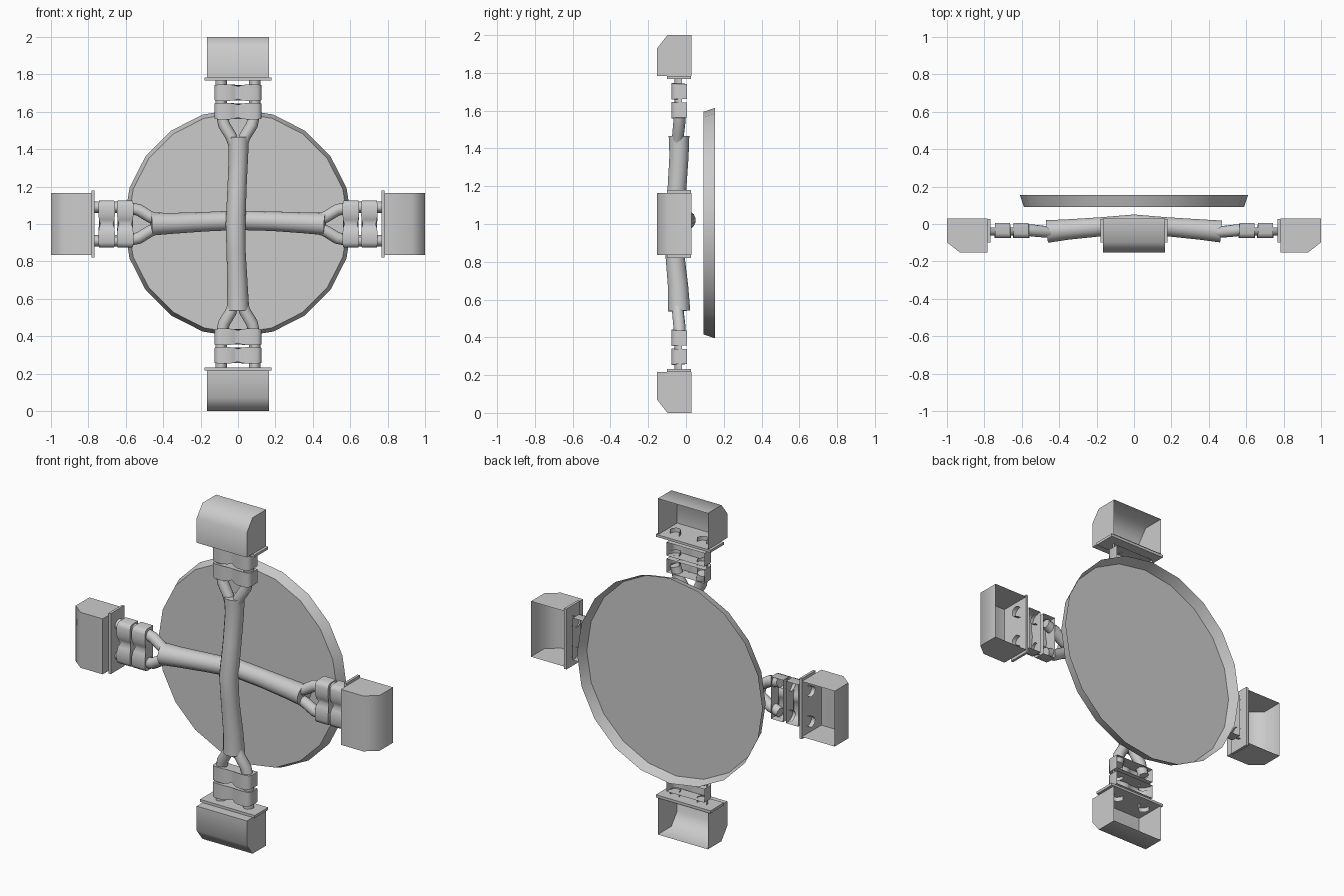
import bpy, bmesh, math
from mathutils import Vector, Matrix

if "Cube" in bpy.data.objects:
    bpy.data.objects.remove(bpy.data.objects["Cube"])

CENTRE = Vector((0, 0, 1))


def finish(bm, name, loc=CENTRE, smooth=30):
    bmesh.ops.recalc_face_normals(bm, faces=bm.faces)
    me = bpy.data.meshes.new(name)
    bm.to_mesh(me)
    bm.free()
    ob = bpy.data.objects.new(name, me)
    bpy.context.collection.objects.link(ob)
    ob.location = loc
    bpy.ops.object.select_all(action='DESELECT')
    ob.select_set(True)
    bpy.context.view_layer.objects.active = ob
    bpy.ops.object.shade_smooth_by_angle(angle=math.radians(smooth))
    return ob


def loft(bm, rings, closed=True, first=True, last=True):
    vs = [[bm.verts.new(p) for p in r] for r in rings]
    n = len(vs[0])
    for a, b in zip(vs, vs[1:]):
        for i in range(n if closed else n - 1):
            j = (i + 1) % n
            bm.faces.new((a[i], a[j], b[j], b[i]))
    if first:
        bm.faces.new(vs[0])
    if last:
        bm.faces.new(vs[-1])


def tube(bm, pts, radii, sides=14):
    # round section swept along a path
    pts = [Vector(p) for p in pts]
    rings = []
    for i, p in enumerate(pts):
        t = (pts[min(i + 1, len(pts) - 1)] - pts[max(i - 1, 0)]).normalized()
        u = t.cross(Vector((0, 1, 0))).normalized()
        v = t.cross(u)
        rings.append([p + (u * math.cos(a) + v * math.sin(a)) * radii[i]
                      for a in (2 * math.pi * k / sides for k in range(sides))])
    loft(bm, rings)


def half_rod(bm, x, y, r, z0, z1):
    # front half of an upright rod, open at the back
    arc = [math.pi * (1 + k / 8) for k in range(9)]
    loft(bm, [[(x + r * math.cos(a), y + r * 1.3 * math.sin(a), z) for a in arc]
              for z in (z0, z1)], closed=False, first=False, last=False)


def block(bm, x0, x1, y0, y1, z0, z1):
    m = Matrix.Translation(((x0 + x1) / 2, (y0 + y1) / 2, (z0 + z1) / 2)) @ \
        Matrix.Diagonal((x1 - x0, y1 - y0, z1 - z0, 1))
    bmesh.ops.create_cube(bm, size=1, matrix=m)


# round backing dish: flat front, flared rim, open at the back
bm = bmesh.new()
loft(bm, [[(r * math.cos(k * math.pi / 10), y, r * math.sin(k * math.pi / 10))
           for k in range(20)] for r, y in ((0.589, 0.092), (0.61, 0.154))], last=False)
finish(bm, "backing_dish", Vector((0, 0, 1.005)), 35)

# crossed main tubes: the upright bows forward, the crossbar bows back
bm = bmesh.new()
tube(bm, [(0.003, -0.037, 0.465), (0.002, -0.037, 0.36), (-0.005, -0.047, 0.2),
          (-0.013, -0.068, 0), (-0.01, -0.06, -0.15), (-0.003, -0.042, -0.33),
          (0, -0.036, -0.46)],
     [0.056, 0.052, 0.051, 0.053, 0.051, 0.055, 0.06])
finish(bm, "upright_tube", smooth=50)
bm = bmesh.new()
tube(bm, [(-0.465, -0.04, 0), (-0.36, -0.03, 0.003), (-0.18, -0.015, 0.012),
          (0, 0, 0.02), (0.18, -0.015, 0.015), (0.36, -0.03, 0.006), (0.465, -0.04, 0)],
     [0.062, 0.056, 0.052, 0.052, 0.052, 0.056, 0.06])
finish(bm, "crossbar_tube", smooth=50)

# one arm end, modelled pointing up from the centre
parts = []

# hollow pad, open at the back, rounded-off outer front edge
bm = bmesh.new()
prof = [(0.03, 0.784), (-0.153, 0.784), (-0.153, 0.93), (-0.098, 1.0), (0.03, 1.0)]
loft(bm, [[(x, y, z) for y, z in prof] for x in (-0.165, 0.165)], closed=False)
parts.append(finish(bm, "pad_shell", smooth=60))

# flange plate under the pad
bm = bmesh.new()
block(bm, -0.18, 0.18, -0.1, 0.027, 0.768, 0.783)
parts.append(finish(bm, "flange_plate"))

# forked tubes from the main tube, ending inside the inner clamp
bm = bmesh.new()
for s in (-1, 1):
    tube(bm, [(s * 0.02, -0.045, 0.42), (s * 0.038, -0.042, 0.47),
              (s * 0.075, -0.036, 0.53), (s * 0.09, -0.03, 0.60)],
         [0.03, 0.031, 0.032, 0.03], 12)
parts.append(finish(bm, "forked_tubes", smooth=50))

# half-round rods linking the clamps and entering the pad
bm = bmesh.new()
for s in (-1, 1):
    half_rod(bm, s * 0.09, -0.02, 0.031, 0.735, 0.81)
    half_rod(bm, s * 0.09, -0.02, 0.031, 0.60, 0.68)
parts.append(finish(bm, "link_rods", smooth=50))

# two double clamps: front shells, open at the back, pinched at the middle
half = [(-0.125, 0.006, 0.04), (-0.125, -0.05, 0.04), (-0.118, -0.068, 0.042),
        (-0.1, -0.076, 0.044), (-0.05, -0.076, 0.044), (-0.022, -0.068, 0.041)]
outline = half + [(0, -0.056, 0.034)] + [(-x, y, h) for x, y, h in reversed(half)]
bm = bmesh.new()
for zc in (0.603, 0.702):
    lo = [(x, y, zc - h) for x, y, h in outline]
    hi = [(x, y, zc + h) for x, y, h in outline]
    loft(bm, [lo, hi], closed=False)
parts.append(finish(bm, "double_clamps", smooth=60))

# repeat the arm end in the other three directions
for k, side in ((1, "right"), (2, "bottom"), (3, "left")):
    for p in parts:
        ob = p.copy()
        ob.name = f"{p.name}_{side}"
        ob.rotation_euler = (0, k * math.pi / 2, 0)
        bpy.context.collection.objects.link(ob)
for p in parts:
    p.name += "_top"
